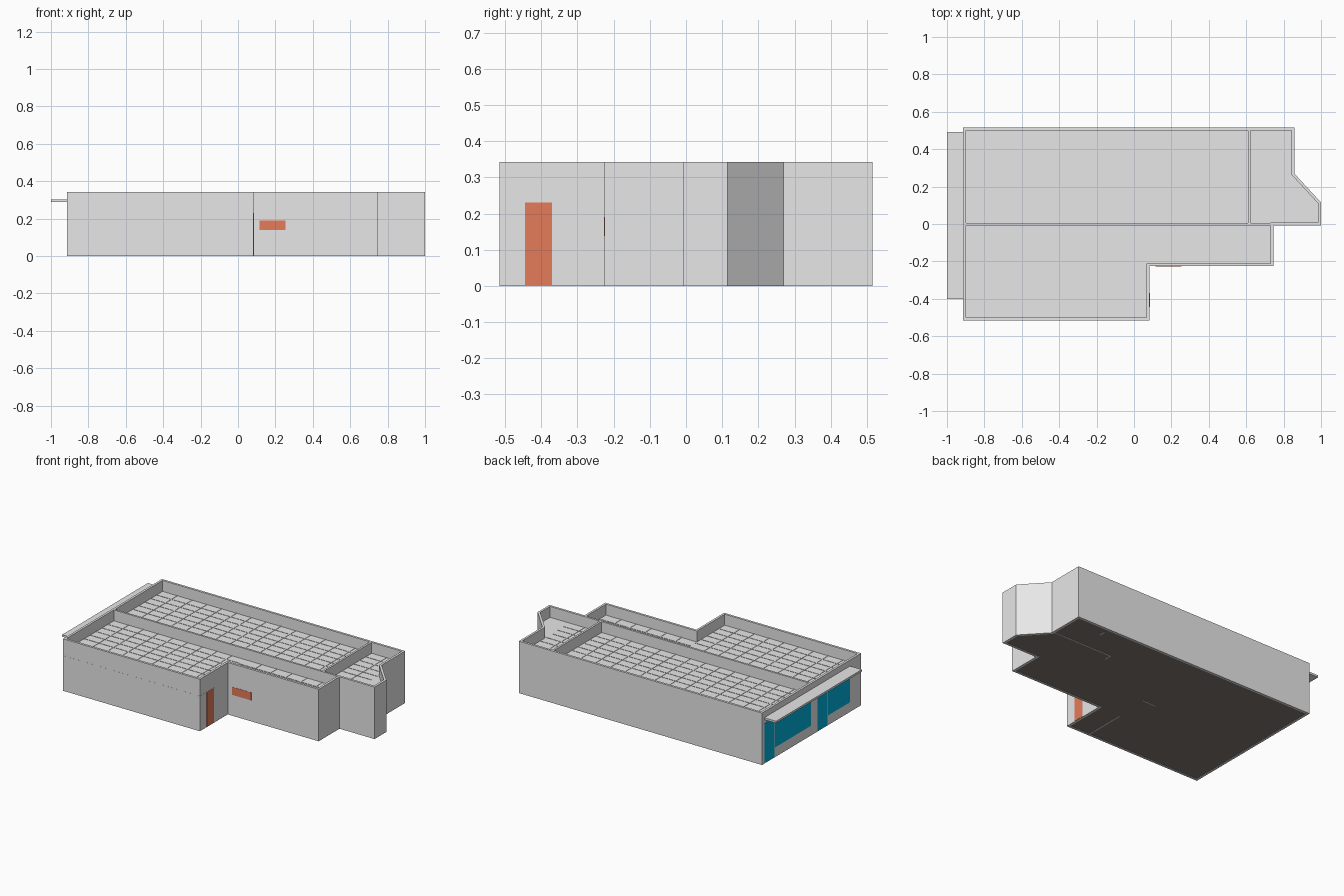
import bpy, bmesh

if "Cube" in bpy.data.objects:
    bpy.data.objects.remove(bpy.data.objects["Cube"])

HEIGHT, WALL, ROOF_Z = 0.342, 0.015, 0.27
CEILING_Z = 0.23


def colour(name, rgb):
    m = bpy.data.materials.new(name)
    m.diffuse_color = (*rgb, 1)
    m.use_nodes = True
    m.node_tree.nodes["Principled BSDF"].inputs["Base Color"].default_value = m.diffuse_color
    return m


GREY = colour("wall_grey", (0.8, 0.8, 0.8))
ORANGE = colour("door_orange", (0.78, 0.2, 0.105))
TEAL = colour("glass_teal", (0.0, 0.45, 0.72))
BROWN = colour("floor_brown", (0.23, 0.19, 0.16))


def finish(name, bm, mat):
    me = bpy.data.meshes.new(name)
    bm.to_mesh(me)
    bm.free()
    me.materials.append(mat)
    ob = bpy.data.objects.new(name, me)
    bpy.context.collection.objects.link(ob)
    return ob


def add_box(bm, x, y, z):
    for v in bmesh.ops.create_cube(bm, size=1)["verts"]:
        v.co = [a + (c + 0.5) * (b - a) for c, (a, b) in zip(v.co, (x, y, z))]


def box(name, x, y, z, mat):
    bm = bmesh.new()
    add_box(bm, x, y, z)
    return finish(name, bm, mat)


def slab(name, points, z0, z1, mat):
    """Flat plate from an outline."""
    bm = bmesh.new()
    face = bm.faces.new([bm.verts.new((x, y, z0)) for x, y in points])
    for g in bmesh.ops.extrude_face_region(bm, geom=[face])["geom"]:
        if isinstance(g, bmesh.types.BMVert):
            g.co.z = z1
    bmesh.ops.recalc_face_normals(bm, faces=bm.faces[:])
    return finish(name, bm, mat)


def roof_grid(name, x0, x1, y0, y1):
    """Thin raised ribs that divide a roof into tiles."""
    bm = bmesh.new()
    nx, ny = round((x1 - x0) / 0.11), round((y1 - y0) / 0.06)
    z, r = (ROOF_Z - 0.001, ROOF_Z + 0.002), 0.002
    for i in range(1, nx):
        x = x0 + (x1 - x0) * i / nx
        add_box(bm, (x - r, x + r), (y0, y1), z)
    for i in range(1, ny):
        y = y0 + (y1 - y0) * i / ny
        add_box(bm, (x0, x1), (y - r, y + r), z)
    return finish(name, bm, GREY)


# Building outline, counter-clockwise seen from above
OUTLINE = [(-0.914, -0.515), (0.083, -0.515), (0.083, -0.225), (0.745, -0.225),
           (0.745, -0.008), (1.0, -0.008), (1.0, 0.115), (0.857, 0.27),
           (0.857, 0.515), (-0.914, 0.515)]
# The same outline drawn inside the walls
INNER = [(-0.905, -0.506), (0.074, -0.506), (0.074, -0.216), (0.736, -0.216),
         (0.736, 0.001), (0.991, 0.001), (0.991, 0.111), (0.848, 0.266),
         (0.848, 0.506), (-0.905, 0.506)]

# Outer walls with parapet
bm = bmesh.new()
low = [bm.verts.new((x, y, 0)) for x, y in OUTLINE]
top = [bm.verts.new((x, y, HEIGHT)) for x, y in OUTLINE]
for i in range(len(low)):
    j = (i + 1) % len(low)
    bm.faces.new((low[i], low[j], top[j], top[i]))
walls = finish("outer_walls", bm, GREY)
solid = walls.modifiers.new("thickness", 'SOLIDIFY')
solid.thickness, solid.offset, solid.use_even_offset = WALL, -1, True

# Floor and roof decks
slab("floor", INNER, 0.002, 0.005, BROWN)
slab("roof_deck", INNER, ROOF_Z - 0.01, ROOF_Z, GREY)

# Dividing walls that rise through the roof
box("long_dividing_wall", (-0.9, 0.75), (-0.007, 0.006), (0.005, HEIGHT), GREY)
box("short_dividing_wall", (0.61, 0.623), (0, 0.505), (0.005, HEIGHT), GREY)

# Roof tile ribs
roof_grid("roof_grid_back", -0.9, 0.61, 0.006, 0.5)
roof_grid("roof_grid_front", -0.9, 0.068, -0.5, -0.007)
roof_grid("roof_grid_wing", 0.068, 0.73, -0.21, -0.007)
roof_grid("roof_grid_corner", 0.623, 0.842, 0.006, 0.5)

# Interior room walls that reach through the floor
for name, x, y in [("room_wall_back", (0.415, 0.845), (0.277, 0.285)),
                   ("room_wall_return", (0.411, 0.419), (0.23, 0.285)),
                   ("room_wall_stub", (0.618, 0.626), (0.43, 0.47)),
                   ("room_wall_front", (-0.084, -0.076), (-0.506, -0.225)),
                   ("room_wall_centre", (-0.165, -0.07), (-0.004, 0.004))]:
    box(name, x, y, (0, CEILING_Z), GREY)

# Ceiling edge that just shows on the front block
box("ceiling_edge", (-0.913, 0.0835), (-0.5155, -0.24), (0.2285, 0.2315), GREY)

# Canopy over the shop front
box("canopy", (-1.0, -0.905), (-0.4, 0.491), (0.289, 0.302), GREY)

# Glass doors and windows on the left end
for i, (y0, y1, z0) in enumerate([(0.385, 0.49, 0.004), (0.005, 0.381, 0.065),
                                  (-0.165, -0.06, 0.004), (-0.4, -0.169, 0.065)]):
    kind = "glass_door" if z0 < 0.05 else "shop_window"
    box(f"{kind}_{i // 2 + 1}", (-0.9155, -0.911), (y0, y1), (z0, 0.265), TEAL)

# Orange side door and front panel
box("side_door", (0.08, 0.0845), (-0.445, -0.37), (0.002, 0.23), ORANGE)
box("front_panel", (0.115, 0.255), (-0.2265, -0.223), (0.138, 0.19), ORANGE)
